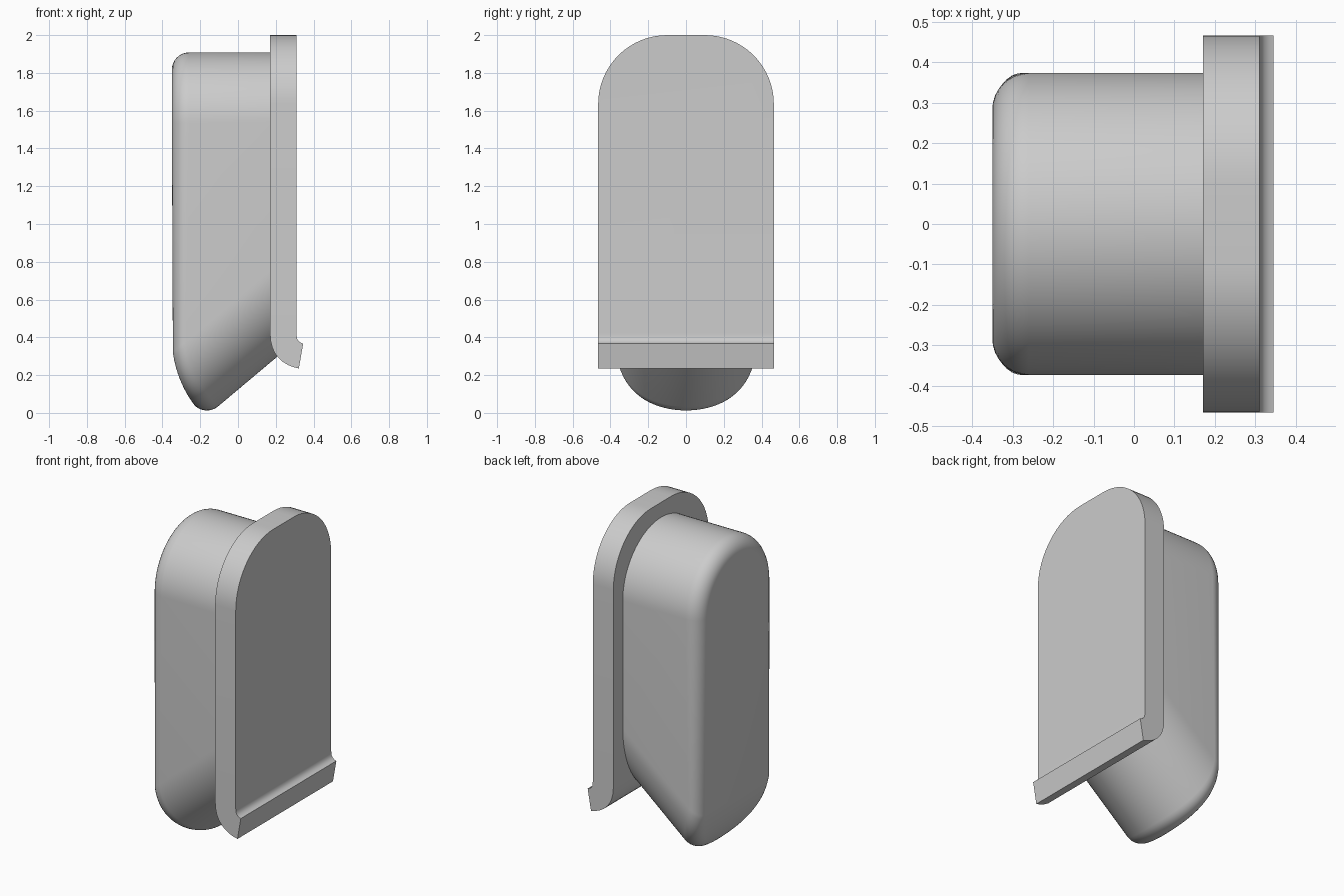
import bpy, bmesh
from math import sin, cos, pi, sqrt

cube = bpy.data.objects.get("Cube")
if cube:
    bpy.data.objects.remove(cube, do_unlink=True)

grey = bpy.data.materials.new("light_grey")
grey.use_nodes = True
color = (0.6, 0.6, 0.6, 1)
grey.diffuse_color = color
grey.node_tree.nodes["Principled BSDF"].inputs["Base Color"].default_value = color


def finish(bm, name, angle):
    """Clean the mesh, make the object and shade it."""
    bmesh.ops.remove_doubles(bm, verts=bm.verts, dist=1e-5)
    bmesh.ops.recalc_face_normals(bm, faces=bm.faces)
    mesh = bpy.data.meshes.new(name)
    bm.to_mesh(mesh)
    bm.free()
    mesh.materials.append(grey)
    ob = bpy.data.objects.new(name, mesh)
    bpy.context.collection.objects.link(ob)
    bpy.ops.object.select_all(action='DESELECT')
    ob.select_set(True)
    bpy.context.view_layer.objects.active = ob
    bpy.ops.object.shade_smooth_by_angle(angle=angle)
    return ob


def bridge(bm, a, b, closed=True):
    n = len(a)
    for i in range(n if closed else n - 1):
        j = (i + 1) % n
        bm.faces.new((a[i], a[j], b[j], b[i]))


# Mounting plate: rounded top, with a curled lip along the bottom edge
HALF, TOP, CORNER, SEAM = 0.465, 2.0, 0.365, 0.42
BACK, FRONT, STEPS = 0.17, 0.31, 16
outline = [(HALF, SEAM)]
for side in (1, -1):
    for i in range(STEPS + 1):
        t = pi / 2 * (i / STEPS if side > 0 else 1 - i / STEPS)
        outline.append((side * (HALF - CORNER + CORNER * cos(t)),
                        TOP - CORNER + CORNER * sin(t)))
outline.append((-HALF, SEAM))

bm = bmesh.new()
back, front = [[bm.verts.new((x, y, z)) for y, z in outline] for x in (BACK, FRONT)]
bm.faces.new(back)
bm.faces.new(front)
bridge(bm, back, front, closed=False)

lip = [(BACK, SEAM), (0.172, 0.385), (0.18, 0.35), (0.193, 0.32), (0.212, 0.293),
       (0.236, 0.271), (0.264, 0.254), (0.294, 0.242), (0.322, 0.235),
       (0.345, 0.367), (0.333, 0.371), (0.322, 0.379), (0.314, 0.39),
       (0.311, 0.404), (FRONT, SEAM)]
left, right = [[bm.verts.new((x, y, z)) for x, z in lip] for y in (HALF, -HALF)]
bm.faces.new(left)
bm.faces.new(right)
bridge(bm, left, right, closed=False)
finish(bm, "mounting_plate", 0.6)

# Housing: round-topped shell with a slanted round underside and curved nose
R, RISE, SLOPE, BASE = 0.373, 0.487, 0.84, 0.123
TOP_Z, END, NOSE, BEND_Z, BEND_R, FILLET = 1.535, 0.21, -0.35, 0.4, 0.6, 0.09


def nose_x(z):
    """Outer face: vertical above, arcing inward below the bend."""
    d = max(0, BEND_Z - z)
    return NOSE + BEND_R - sqrt(max(0, BEND_R ** 2 - d * d))


def hit(z0, slope):
    """Where a side line of the shell meets the outer face."""
    lo, hi = -0.5, END
    for _ in range(40):
        mid = (lo + hi) / 2
        if mid < nose_x(z0 + slope * mid):
            lo = mid
        else:
            hi = mid
    return hi


N, BEV = 48, 8
lines = []
for i in range(N + 1):
    t = -pi / 2 + pi * i / N
    y, s = R * cos(t), sin(t)
    if t <= 1e-6:
        lines.append((y, BASE + RISE * (1 + s), SLOPE, t))
    if t >= -1e-6:
        lines.append((y, TOP_Z + R * s, 0, t))

rows = []
for y, z0, slope, t in lines:
    x = hit(z0, slope)
    z = z0 + slope * x
    run = FILLET / sqrt(1 + slope * slope)
    start = (x + run, y, z + slope * run)
    inner_z = z - FILLET * sin(t) * (0.75 if slope else 1)
    stop = (nose_x(inner_z), y - FILLET * cos(t), inner_z)
    row = [(END, y, z0 + slope * END)]
    # Rounded rim, as a conic between the side and the outer face
    for k in range(BEV + 1):
        u = k / BEV
        w = ((1 - u) ** 2, sqrt(2) * u * (1 - u), u * u)
        row.append(tuple(sum(c * p for c, p in zip(w, q)) / sum(w)
                         for q in zip(start, (x, y, z), stop)))
    rows.append(row)

bm = bmesh.new()
halves = [[[bm.verts.new((x, side * y, z)) for x, y, z in row] for row in rows]
          for side in (1, -1)]
for half in halves:
    for a, b in zip(half, half[1:]):
        bridge(bm, a, b, closed=False)
# Outer face, strip by strip, then the end hidden in the plate
bridge(bm, [r[-1] for r in halves[0]], [r[-1] for r in halves[1]], closed=False)
bridge(bm, [r[0] for r in halves[0]], [r[0] for r in halves[1]], closed=False)
bmesh.ops.dissolve_degenerate(bm, dist=1e-5, edges=bm.edges)
finish(bm, "housing", 0.7)
